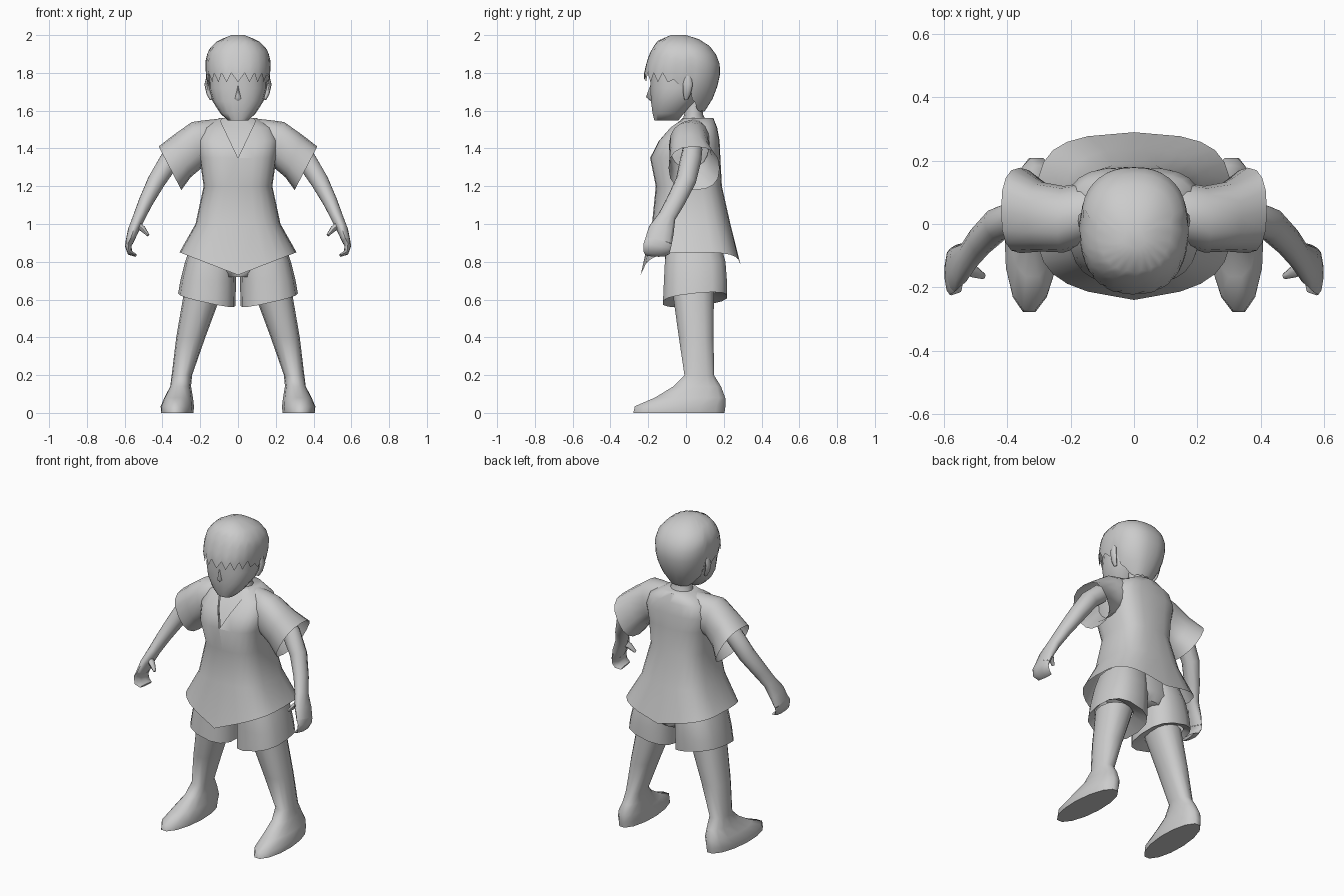
import bpy, bmesh, math
from mathutils import Vector

if "Cube" in bpy.data.objects:
    bpy.data.objects.remove(bpy.data.objects["Cube"])

cloth = bpy.data.materials.new("plain grey")
cloth.diffuse_color = (0.6, 0.6, 0.6, 1)
cloth.use_nodes = True
cloth.node_tree.nodes["Principled BSDF"].inputs["Base Color"].default_value = cloth.diffuse_color


def sgnpow(v, p):
    return math.copysign(abs(v) ** p, v)


def finish(name, bm, mirror=False, angle=60):
    bmesh.ops.recalc_face_normals(bm, faces=bm.faces)
    me = bpy.data.meshes.new(name)
    bm.to_mesh(me)
    bm.free()
    me.materials.append(cloth)
    ob = bpy.data.objects.new(name, me)
    bpy.context.collection.objects.link(ob)
    if mirror:
        ob.modifiers.new("mirror", "MIRROR").use_mirror_merge = False
    bpy.ops.object.select_all(action="DESELECT")
    ob.select_set(True)
    bpy.context.view_layer.objects.active = ob
    bpy.ops.object.shade_smooth_by_angle(angle=math.radians(angle))
    return ob


def skin(rings, cap_start=True, cap_end=True, bm=None):
    """Bridge a list of closed point rings into a surface."""
    bm = bm or bmesh.new()
    vs = [[bm.verts.new(p) for p in r] for r in rings]
    n = len(vs[0])
    for a, b in zip(vs, vs[1:]):
        for i in range(n):
            j = (i + 1) % n
            bm.faces.new((a[i], a[j], b[j], b[i]))
    if cap_start:
        bm.faces.new(vs[0])
    if cap_end:
        bm.faces.new(vs[-1])
    return bm


def stack(levels, n=16, power=2.0):
    """Horizontal rings from (z, centre x, half width, front y, back y[, power])."""
    out = []
    for z, cx, rx, yf, yb, *own in levels:
        e = 2 / (own[0] if own else power)
        ring = []
        for i in range(n):
            t = 2 * math.pi * i / n
            c, s = sgnpow(math.cos(t), e), sgnpow(math.sin(t), e)
            ring.append(Vector((cx + rx * c, (yf + yb) / 2 + (yb - yf) / 2 * s, z)))
        out.append(ring)
    return out


def tube(path, n=10):
    """Rings across a path of (x, y, z, radius along y, other radius)."""
    pts = [Vector(p[:3]) for p in path]
    out = []
    for k, p in enumerate(path):
        d = (pts[min(k + 1, len(pts) - 1)] - pts[max(k - 1, 0)]).normalized()
        a = (Vector((0, 1, 0)) - d * d.y).normalized()
        b = d.cross(a)
        out.append([pts[k] + a * p[3] * math.cos(2 * math.pi * i / n)
                    + b * p[4] * math.sin(2 * math.pi * i / n) for i in range(n)])
    return out


# tunic body with a dipped hem
rings = stack([(.85, 0, .31, -.24, .29, 3.6), (1.0, 0, .225, -.18, .235, 3), (1.2, 0, .182, -.16, .19, 2.8),
               (1.35, 0, .203, -.19, .182, 3), (1.44, 0, .215, -.145, .178, 3.2),
               (1.51, 0, .19, -.085, .165, 3), (1.56, 0, .1, -.03, .145)], 24, 2.6)
for p in rings[0]:
    ax = abs(p.x)
    p.z -= (1 - min(1, ax / .31)) * (.12 if p.y < 0 else .07)
    if p.y < -.1:
        p.y += .035 * min(1, ax / .24)
    elif p.y > .1:
        p.y -= .1 * min(.1, max(0, ax - .07))
bm = skin(rings, cap_start=False)
# V neckline, cut into the front and set back
for s in (1, -1):
    top = [f for f in bm.faces if f.calc_center_median().z > 1.3 and f.calc_center_median().y < .05]
    geom = top + list({e for f in top for e in f.edges}) + list({v for f in top for v in f.verts})
    bmesh.ops.bisect_plane(bm, geom=geom, plane_co=(0, 0, 1.35), plane_no=(2.1, 0, -s))
vee = [f for f in bm.faces if f.calc_center_median().y < -.02
       and f.calc_center_median().z - 1.35 > 2.1 * abs(f.calc_center_median().x)]
piece = bmesh.ops.split(bm, geom=vee)["geom"]
bmesh.ops.translate(bm, vec=(0, .012, 0), verts=[g for g in piece if isinstance(g, bmesh.types.BMVert)])
finish("tunic", bm)

# flared short sleeves, blended into the shoulder
rings = []
for cx, cy, cz, ux, uz, ry, e in ((.11, .04, 1.445, 0, .111, .085, 1), (.16, .03, 1.433, .01, .117, .1, .95),
                                  (.222, .015, 1.415, .022, .125, .105, .9),
                                  (.295, .023, 1.36, .045, .112, .11, .85),
                                  (.36, .043, 1.295, .06, .115, .135, .8)):
    ring = []
    for i in range(16):
        t = 2 * math.pi * i / 16
        u, v = sgnpow(math.sin(t), e), sgnpow(math.cos(t), e)
        ring.append(Vector((cx + ux * u, cy + ry * v, cz + uz * u)))
    rings.append(ring)
finish("sleeve", skin(rings, False, False), True)

# arm running into the palm
finish("arm", skin(tube([(.29, .035, 1.4, .052, .058), (.36, .025, 1.34, .056, .056),
                         (.43, .0, 1.23, .054, .05), (.487, -.055, 1.12, .05, .04),
                         (.522, -.1, 1.04, .047, .034), (.553, -.13, .97, .068, .03),
                         (.573, -.145, .91, .072, .022)]), False, False), True)

# curled fingers as one mitten shape, plus thumb
bm = skin(tube([(.573, -.145, .91, .072, .022), (.582, -.152, .885, .073, .017),
                (.572, -.157, .848, .069, .014), (.542, -.16, .834, .055, .008)], 10), False)
skin(tube([(.54, -.13, 1.0, .028, .022), (.505, -.15, .975, .02, .018),
           (.475, -.165, .94, .01, .008)], 6), bm=bm)
finish("hand", bm, True)

# shorts: hip block and two wide legs with a turned-in hem
finish("shorts_hips", skin(stack([(.72, 0, .1, -.09, .18), (.78, 0, .2, -.11, .2),
                                  (.9, 0, .2, -.11, .18)], 16, 2.6), True, False))
rings = stack([(.63, .19, .1, -.07, .155), (.6, .165, .152, -.125, .22), (.7, .158, .147, -.12, .22),
               (.8, .144, .136, -.115, .212), (.9, .12, .125, -.1, .185)], 14, 2.6)
for r in rings[:2]:
    for p in r:
        p.z += (p.x - .165) * .22 + (p.y - .05) * .1
finish("shorts_leg", skin(rings, False, False), True)

# leg and shoe in one piece, the toe turned slightly out
rings = stack([(0, .32, .086, -.285, .21, 2), (.035, .32, .088, -.277, .215, 2), (.08, .315, .076, -.17, .212),
               (.14, .306, .055, -.07, .188), (.2, .297, .054, -.01, .15), (.4, .25, .077, -.04, .148),
               (.65, .182, .102, -.075, .15)], 14, 2.3)
for r in rings[:4]:
    for p in r:
        p.x -= .04 * p.y
finish("leg", skin(rings, True, False), True)

# neck
finish("neck", skin(stack([(1.54, 0, .075, -.02, .11), (1.58, 0, .066, -.01, .09),
                           (1.66, 0, .07, 0, .09)], 12), False, False))

# head with a tapered jaw
finish("head", skin(stack([(1.548, 0, .055, -.168, -.04), (1.585, 0, .093, -.178, -.01),
                           (1.65, 0, .135, -.187, .06), (1.72, 0, .153, -.19, .11),
                           (1.81, 0, .15, -.19, .13)], 18, 2.4), True, False))

# nose
bm = bmesh.new()
tip = bm.verts.new((0, -.212, 1.672))
base = [bm.verts.new(p) for p in ((0, -.183, 1.75), (.02, -.18, 1.66), (0, -.18, 1.645), (-.02, -.18, 1.66))]
for i in range(4):
    bm.faces.new((tip, base[i], base[(i + 1) % 4]))
finish("nose", bm, angle=80)

# ears, mostly tucked under the hair
finish("ear", skin(tube([(.14, .0, 1.66, .01, .01), (.155, .005, 1.69, .02, .012),
                         (.166, .01, 1.74, .026, .012), (.155, .01, 1.79, .015, .01)], 8)), True)

# hair cap: (z, half width, front y, back y), lower edge jagged over the brow
shape = [(1.59, .085, -.19, .095), (1.65, .125, -.2, .135), (1.7, .15, -.21, .158), (1.78, .17, -.226, .18),
         (1.86, .173, -.208, .178), (1.92, .158, -.185, .148), (1.97, .11, -.15, .095), (2.0, .035, -.08, .0)]


def hair_shape(z):
    for a, b in zip(shape, shape[1:]):
        if z <= b[0]:
            f = (z - a[0]) / (b[0] - a[0])
            return [u + (v - u) * f for u, v in zip(a[1:], b[1:])]
    return shape[-1][1:]


N, ROWS = 40, 9
rings = []
for r in range(ROWS):
    ring = []
    for i in range(N):
        t = 2 * math.pi * i / N
        s = math.sin(t)
        if s < -.2:
            low = 1.775 + (.025 if i % 2 else -.025)
        elif s < .2:
            low = 1.745 + (.02 if i % 2 else -.02)
        else:
            low = 1.68 - .085 * min(1, (s - .2) / .5) + (.005 if i % 2 else 0)
        f = r / (ROWS - 1)
        z = low + (2.0 - low) * (1 - (1 - f) ** 1.4)
        rx, yf, yb = hair_shape(z)
        ring.append(Vector((rx * sgnpow(math.cos(t), .85),
                            (yf + yb) / 2 + (yb - yf) / 2 * sgnpow(s, .85), z)))
    rings.append(ring)
finish("hair", skin(rings, False, True), angle=50)
